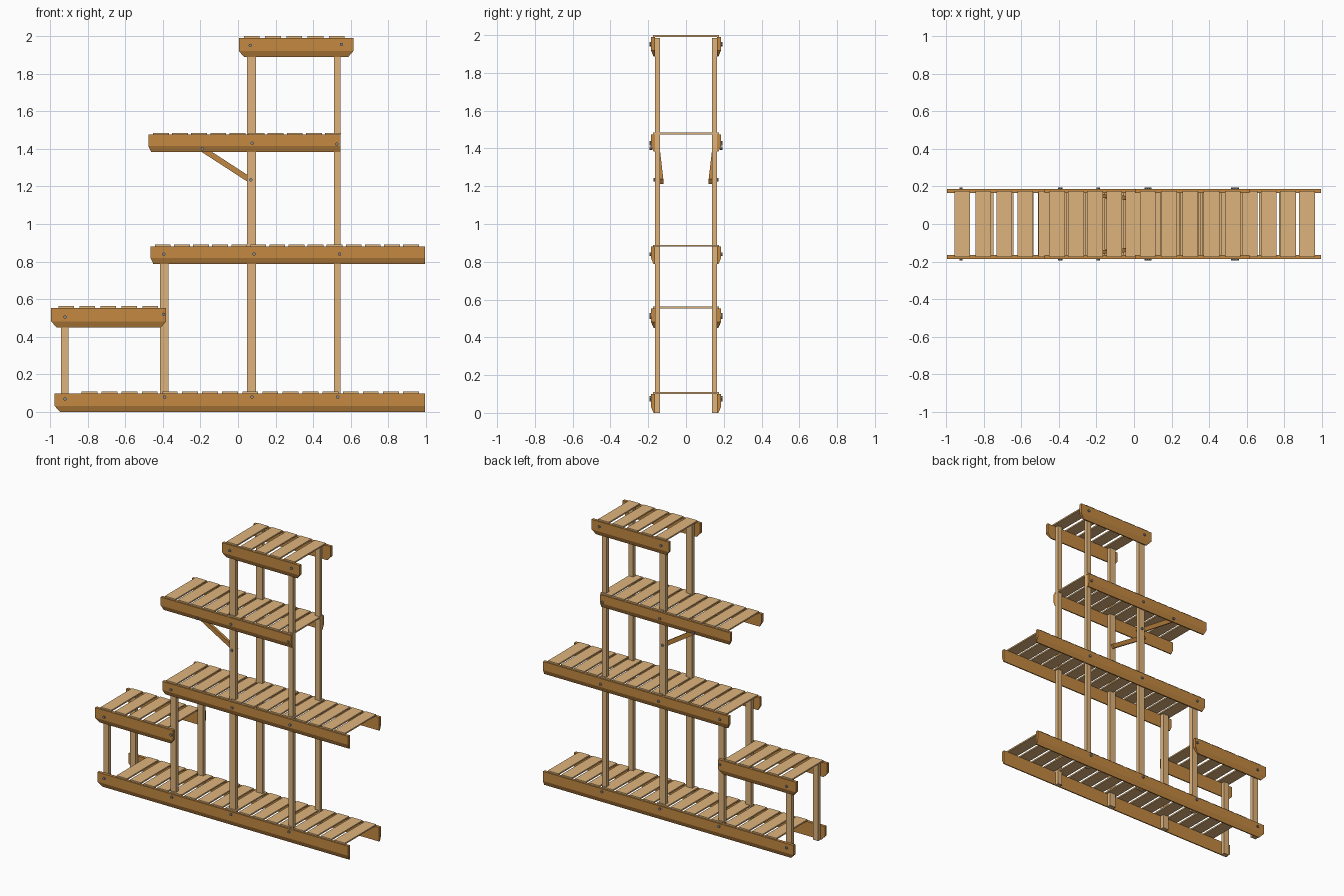
import bpy, bmesh
from math import pi
from mathutils import Vector

if "Cube" in bpy.data.objects:
    bpy.data.objects.remove(bpy.data.objects["Cube"])


def material(name, rgb):
    m = bpy.data.materials.new(name)
    m.diffuse_color = (*rgb, 1)
    m.use_nodes = True
    m.node_tree.nodes["Principled BSDF"].inputs["Base Color"].default_value = m.diffuse_color
    return m


RAIL = material("rail_wood", (0.55, 0.25, 0.055))
PALE = material("pale_wood", (0.73, 0.456, 0.20))
STEEL = material("bolt_steel", (0.25, 0.26, 0.28))


def make(name, verts, faces, mat):
    me = bpy.data.meshes.new(name)
    bm = bmesh.new()
    vs = [bm.verts.new(v) for v in verts]
    for f in faces:
        bm.faces.new([vs[i] for i in f])
    bmesh.ops.recalc_face_normals(bm, faces=bm.faces[:])
    bm.to_mesh(me)
    bm.free()
    me.materials.append(mat)
    ob = bpy.data.objects.new(name, me)
    bpy.context.collection.objects.link(ob)
    return ob


BOX = [(0, 1, 3, 2), (4, 5, 7, 6), (0, 1, 5, 4), (2, 3, 7, 6), (0, 2, 6, 4), (1, 3, 7, 5)]


def box(name, x, y, z, mat):
    return make(name, [(a, b, c) for a in x for b in y for c in z], BOX, mat)


def rail(name, x0, x1, z0, z1, c0, c1, s):
    # side board: bevelled lower outer edge, lower end corners cut by c0 / c1
    yi, yo, zc = 0.164, 0.185, z0 + 0.032
    prof = [(yi, z0), (yo - 0.013, z0), (yo, zc), (yo, z1), (yi, z1), (yi, zc)]
    verts = []
    for x, c in ((x0, c0), (x1, -c1)):
        verts += [(x + (c if i < 2 else 0), s * y, z) for i, (y, z) in enumerate(prof)]
    faces = [(i, (i + 1) % 6, (i + 1) % 6 + 6, i + 6) for i in range(6)]
    for o in (0, 6):
        faces += [(o, o + 1, o + 2, o + 5), (o + 5, o + 2, o + 3, o + 4)]
    make(name, verts, faces, RAIL)


# shelves: name, rail x range, rail z range, end cuts, first/last slat centre, slat count
SHELVES = [
    ("bottom_shelf", -0.975, 0.993, 0.0, 0.10, 0.03, 0, -0.79, 0.92, 17),
    ("low_shelf", -0.993, -0.382, 0.45, 0.553, 0.028, 0.028, -0.913, -0.467, 5),
    ("middle_shelf", -0.465, 0.993, 0.787, 0.88, 0.015, 0, -0.40, 0.92, 14),
    ("upper_shelf", -0.477, 0.545, 1.383, 1.475, 0.015, 0, -0.41, 0.505, 10),
    ("top_shelf", 0.005, 0.613, 1.887, 1.99, 0.028, 0.028, 0.073, 0.525, 5),
]
for name, x0, x1, z0, z1, c0, c1, a, b, n in SHELVES:
    for s, side in ((-1, "front"), (1, "back")):
        rail(f"{name}_{side}_rail", x0, x1, z0, z1, c0, c1, s)
    for i in range(n):
        cx = a + (b - a) * i / (n - 1)
        box(f"{name}_slat", (cx - 0.042, cx + 0.042), (-0.175, 0.175), (z1, z1 + 0.01), PALE)

# upright posts
POSTS = [(-0.942, -0.90, 0.55), (-0.415, -0.37, 0.878), (0.047, 0.095, 1.985), (0.51, 0.546, 1.985)]
for s in (-1, 1):
    for x0, x1, top in POSTS:
        box("post", (x0, x1), (s * 0.137, s * 0.164), (0, top), PALE)

# diagonal braces under the upper shelf
for s in (-1, 1):
    p, q = Vector((-0.215, s * 0.152, 1.415)), Vector((0.078, s * 0.130, 1.225))
    side = Vector((0.19, 0, 0.293)).normalized() * 0.015
    out = Vector((0, 0.010, 0))
    make("brace", [e + i * side + j * out for e in (p, q) for i in (-1, 1) for j in (-1, 1)], BOX, RAIL)

# bolt heads
BOLTS = [(0.065, 1.95), (0.55, 1.955), (0.075, 1.43), (0.525, 1.425), (0.085, 0.84), (0.54, 0.84),
         (-0.395, 0.84), (-0.92, 0.505), (-0.395, 0.52), (-0.92, 0.07), (-0.39, 0.08),
         (0.075, 0.08), (0.53, 0.08), (-0.19, 1.40), (0.068, 1.235)]
for x, z in BOLTS:
    y = 0.166 if z == 1.235 else 0.187
    for s in (-1, 1):
        bpy.ops.mesh.primitive_cylinder_add(vertices=8, radius=0.009, depth=0.012,
                                            location=(x, s * y, z), rotation=(pi / 2, 0, 0))
        bpy.context.object.name = "bolt"
        bpy.context.object.data.materials.append(STEEL)
